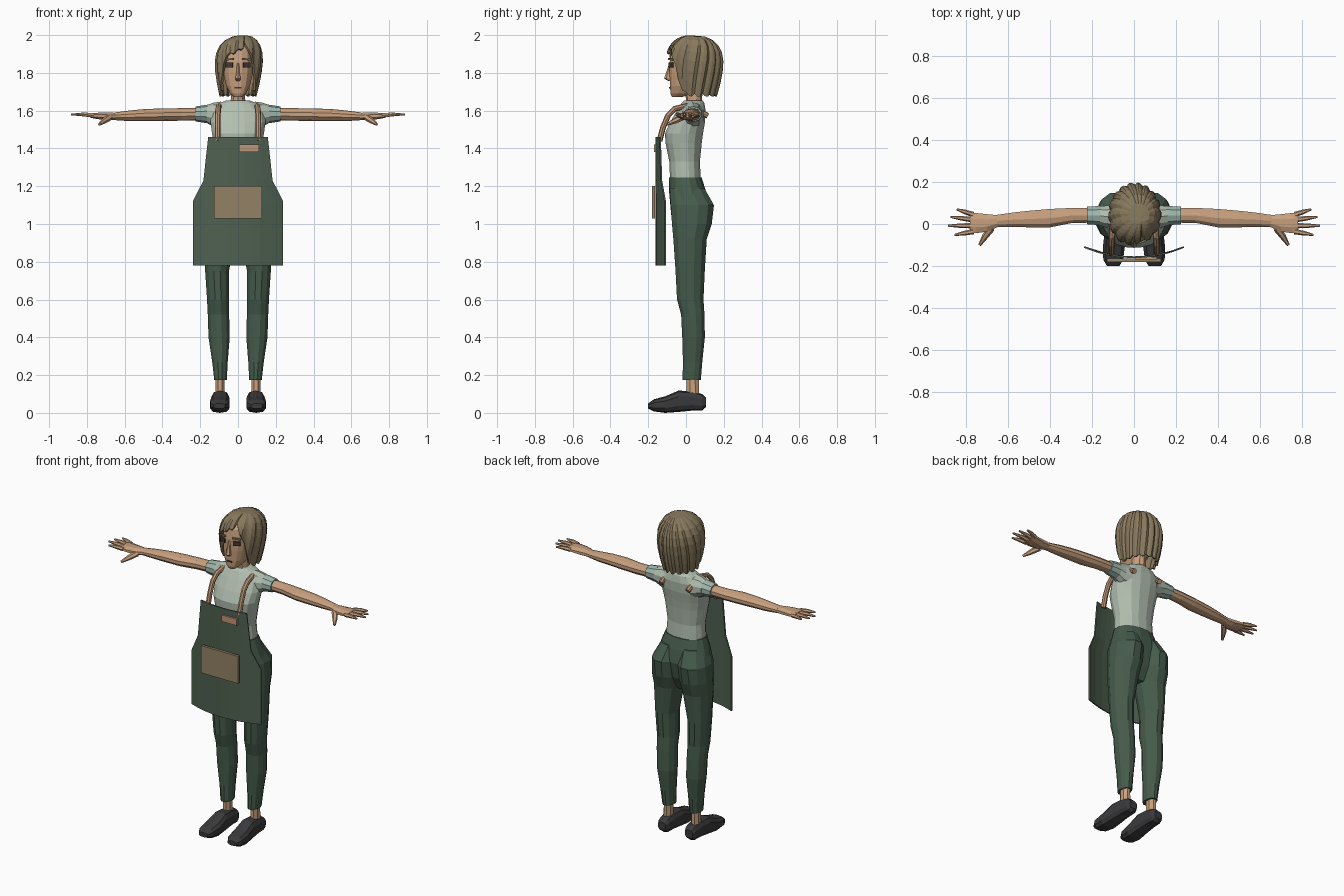
import bpy
import bmesh
from math import sin, cos, pi, radians, copysign
from mathutils import Vector, Matrix

if "Cube" in bpy.data.objects:
    bpy.data.objects.remove(bpy.data.objects["Cube"])


def material(name, rgb):
    """Flat material from display values, stored as linear."""
    linear = [((c / 255 + 0.055) / 1.055) ** 2.4 for c in rgb] + [1.0]
    mat = bpy.data.materials.new(name)
    mat.use_nodes = True
    mat.diffuse_color = linear
    shader = next(n for n in mat.node_tree.nodes if n.type == "BSDF_PRINCIPLED")
    shader.inputs["Base Color"].default_value = linear
    shader.inputs["Roughness"].default_value = 0.8
    return mat


SKIN = material("skin", (200, 160, 126))
HAIR = material("hair", (136, 121, 93))
SHIRT = material("shirt", (178, 191, 176))
SLEEVE = material("sleeve_band", (158, 182, 172))
TROUSERS = material("trousers", (70, 92, 76))
APRON = material("apron_cloth", (79, 97, 80))
SHOES = material("shoe_black", (58, 58, 60))
POCKET = material("pocket_tan", (147, 130, 101))
LEATHER = material("leather", (190, 150, 118))
DARK = material("eye_dark", (66, 56, 50))


def finish(name, bm, *mats):
    """Turn a bmesh into a named, flat-shaded object."""
    bmesh.ops.recalc_face_normals(bm, faces=bm.faces)
    mesh = bpy.data.meshes.new(name)
    bm.to_mesh(mesh)
    bm.free()
    for mat in mats:
        mesh.materials.append(mat)
    obj = bpy.data.objects.new(name, mesh)
    bpy.context.collection.objects.link(obj)
    return obj


def skin_rings(bm, rings):
    """Bridge closed vertex rings of equal length."""
    for low, high in zip(rings, rings[1:]):
        for i in range(len(low)):
            j = (i + 1) % len(low)
            bm.faces.new((low[i], low[j], high[j], high[i]))


def loft(name, axis, sections, mat, sides=12, power=2.0, side=1):
    """Loft oval sections (position, a min, a max, b min, b max) along an axis."""
    bm = bmesh.new()
    rings = []
    for t, a0, a1, b0, b1 in sections:
        ring = []
        for i in range(sides):
            ang = 2 * pi * (i + 0.5) / sides
            u, v = (copysign(abs(f(ang)) ** (2 / power), f(ang)) for f in (cos, sin))
            a = (a0 + a1) / 2 + u * (a1 - a0) / 2
            b = (b0 + b1) / 2 + v * (b1 - b0) / 2
            x, y, z = {"x": (t, a, b), "y": (a, t, b), "z": (a, b, t)}[axis]
            ring.append(bm.verts.new((x * side, y, z)))
        rings.append(ring)
    skin_rings(bm, rings)
    bm.faces.new(rings[0])
    bm.faces.new(rings[-1])
    return finish(name, bm, mat)


def body(name, rows, mat, **options):
    """Symmetric vertical loft from rows (z, half width, front y, back y)."""
    return loft(name, "z", [(z, -w, w, f, b) for z, w, f, b in rows], mat, **options)


def tube(name, points, radii, mat, sides=6):
    """Tapered tube through points."""
    bm = bmesh.new()
    points = [Vector(p) for p in points]
    rings = []
    for k, p in enumerate(points):
        along = points[min(k + 1, len(points) - 1)] - points[max(k - 1, 0)]
        turn = along.to_track_quat("Z", "Y").to_matrix()
        rings.append([bm.verts.new(p + turn @ Vector((cos(a), sin(a), 0)) * radii[k])
                      for a in (2 * pi * i / sides for i in range(sides))])
    skin_rings(bm, rings)
    bm.faces.new(rings[0])
    bm.faces.new(rings[-1])
    return finish(name, bm, mat)


def plate(name, centre, size, mat, turn=0.0, tilt=0.0):
    """Thin box, turned about z and tilted in its own plane."""
    bm = bmesh.new()
    pose = (Matrix.Translation(centre) @ Matrix.Rotation(radians(turn), 4, "Z")
            @ Matrix.Rotation(radians(tilt), 4, "Y") @ Matrix.Diagonal((*size, 1)))
    bmesh.ops.create_cube(bm, size=1, matrix=pose)
    return finish(name, bm, mat)


# Torso, neck and hips
body("shirt", [(1.22, .122, -.085, .08), (1.33, .115, -.09, .075), (1.43, .13, -.11, .085),
               (1.48, .14, -.113, .092), (1.54, .148, -.085, .102), (1.60, .145, -.05, .105),
               (1.64, .10, -.025, .098), (1.655, .06, -.01, .088)], SHIRT, sides=16, power=2.3)
body("neck", [(1.60, .05, -.01, .09), (1.66, .04, .0, .085), (1.74, .04, -.01, .09)],
     SKIN, sides=10)
body("hips", [(1.245, .127, -.092, .085), (1.18, .15, -.092, .105), (1.10, .175, -.085, .12),
              (1.0, .17, -.075, .10), (.92, .07, -.04, .06)], TROUSERS, sides=16, power=2.2)

# Head and face
body("head", [(1.672, .022, -.075, -.02), (1.69, .042, -.083, .03), (1.73, .064, -.086, .08),
              (1.79, .078, -.088, .12), (1.86, .084, -.088, .14), (1.92, .08, -.078, .14),
              (1.965, .05, -.04, .10)], SKIN, sides=16, power=2.5)
loft("nose", "z", [(1.758, -.012, .012, -.095, -.075), (1.77, -.016, .016, -.116, -.07),
                   (1.81, -.009, .009, -.103, -.07), (1.85, -.007, .007, -.09, -.07)],
     SKIN, sides=6)
plate("mouth", (0, -.085, 1.722), (.036, .008, .008), DARK)
for s, label in ((1, "left"), (-1, "right")):
    plate(label + "_eye", (s * .046, -.079, 1.842), (.042, .009, .026), DARK, s * 24)
    plate(label + "_brow", (s * .047, -.081, 1.872), (.05, .009, .009), HAIR, s * 24, s * 5)


# Hair: a bob of ridged locks swept from an off-centre parting
HEM = [(-180, 1.675), (-75, 1.675), (-58, 1.71), (-44, 1.80), (-32, 1.885), (0, 1.915),
       (24, 1.945), (40, 1.88), (50, 1.78), (62, 1.69), (80, 1.675), (180, 1.675)]


def hem_height(deg):
    for (a, za), (b, zb) in zip(HEM, HEM[1:]):
        if a <= deg <= b:
            return za + (zb - za) * (deg - a) / (b - a)


def hair_point(column, u, columns):
    deg = -180 + 360 * column / columns
    hem = hem_height(deg) + (.014 if column % 3 == 0 else 0)
    z = 2.0 - (2.0 - hem) * u ** 1.8
    if z > 1.85:
        spread = (1 - ((z - 1.85) / .15) ** 2.4) ** (1 / 2.4)
    else:
        spread = 1 - .24 * ((1.85 - z) / .18) ** 1.5
    spread *= (.945, 1.0, 1.015)[column % 3]
    ang = radians(deg + 28 * (1 - u) * sin(radians(deg)))
    pole = (1 - u) ** 2
    return Vector((.126 * spread * sin(ang) + .03 * pole,
                   .045 - .153 * spread * cos(ang) - .01 * pole, z))


bm = bmesh.new()
COLUMNS, ROWS = 48, 8
rows = [[bm.verts.new(hair_point(c, r / ROWS, COLUMNS)) for c in range(COLUMNS)]
        for r in range(1, ROWS + 1)]
skin_rings(bm, rows)
crown = bm.verts.new((.03, .035, 1.998))
for c in range(COLUMNS):
    bm.faces.new((crown, rows[0][c], rows[0][(c + 1) % COLUMNS]))
hair = finish("hair", bm, HAIR)
shell = hair.modifiers.new("thickness", "SOLIDIFY")
shell.thickness = .014

# Limbs, mirrored left and right
LEG = [(1.19, .0, .14, -.09, .10), (1.10, .0, .18, -.085, .152), (1.0, .002, .187, -.078, .14),
       (.92, .012, .186, -.07, .113), (.75, .046, .176, -.058, .102), (.60, .045, .166, -.05, .095),
       (.52, .045, .162, -.028, .10), (.40, .042, .158, -.022, .102), (.27, .053, .138, -.018, .088),
       (.175, .058, .127, -.02, .08)]
SHOE = [(-.2, .068, .13, .022, .05), (-.17, .05, .148, .008, .072), (-.11, .042, .15, .0, .088),
        (-.04, .045, .142, .005, .118), (.03, .05, .135, .012, .115), (.085, .054, .13, .012, .10),
        (.105, .066, .12, .03, .08)]
ARM = [(.20, .005, .078, 1.55, 1.614), (.30, .002, .078, 1.547, 1.613), (.40, -.018, .074, 1.545, 1.612),
       (.50, -.018, .065, 1.545, 1.608), (.58, -.015, .056, 1.545, 1.60), (.655, -.015, .045, 1.55, 1.59)]
PALM = [(.645, -.015, .044, 1.55, 1.59), (.70, -.04, .05, 1.548, 1.592), (.75, -.047, .056, 1.555, 1.59),
        (.782, -.042, .056, 1.562, 1.588)]
FINGERS = {"index": (-.036, .855, -.052), "middle": (-.008, .885, -.008),
           "ring": (.02, .874, .034), "little": (.045, .845, .07)}

for s, label in ((1, "left"), (-1, "right")):
    loft(label + "_trouser_leg", "z", LEG, TROUSERS, sides=12, side=s)
    loft(label + "_ankle", "z", [(.08, .068, .122, .0, .072), (.2, .07, .12, .0, .07)],
         SKIN, sides=8, side=s)
    loft(label + "_shoe", "y", SHOE, SHOES, sides=10, power=2.8, side=s)
    loft(label + "_shoulder", "x", [(.09, -.035, .098, 1.50, 1.648), (.13, -.02, .09, 1.515, 1.642),
                                    (.165, -.008, .088, 1.535, 1.63)], SHIRT, sides=10, side=s)
    loft(label + "_sleeve_band", "x", [(.16, -.008, .088, 1.533, 1.632), (.225, -.003, .085, 1.543, 1.622)],
         SLEEVE, sides=10, side=s)
    loft(label + "_arm", "x", ARM, SKIN, sides=10, side=s)
    loft(label + "_palm", "x", PALM, SKIN, sides=8, side=s)
    for finger, (base, tip_x, tip_y) in FINGERS.items():
        tube(f"{label}_{finger}_finger",
             [(s * .765, base, 1.575), (s * (.765 + tip_x) / 2, (base + tip_y) / 2, 1.58),
              (s * tip_x, tip_y, 1.58)], (.013, .011, .005), SKIN)
    tube(label + "_thumb", [(s * .68, -.02, 1.565), (s * .71, -.06, 1.545), (s * .735, -.1, 1.527)],
         (.018, .015, .007), SKIN)
    # Apron strap over the shoulder
    tube(label + "_strap", [(s * .108, -.14, 1.44), (s * .108, -.122, 1.51), (s * .107, -.095, 1.575),
                            (s * .105, -.06, 1.61), (s * .1, .0, 1.625), (s * .096, .06, 1.605),
                            (s * .092, .115, 1.572)], [.015] * 7, LEATHER, sides=8)

# Apron: a stiff panel bowed around the front
bm = bmesh.new()
panel = []
for z, half in ((.78, .238), (1.12, .238), (1.23, .182), (1.46, .157)):
    xs = [half * i / 4 for i in range(-4, 5)]
    panel.append([bm.verts.new((x, -.158 + .85 * x * x, z)) for x in xs])
for low, high in zip(panel, panel[1:]):
    for i in range(len(low) - 1):
        bm.faces.new((low[i], low[i + 1], high[i + 1], high[i]))
apron = finish("apron", bm, APRON)
cloth = apron.modifiers.new("thickness", "SOLIDIFY")
cloth.thickness = .008
cloth.offset = 0
plate("apron_pocket", (0, -.173, 1.115), (.255, .016, .17), POCKET)
plate("apron_tag", (.058, -.164, 1.402), (.104, .012, .04), LEATHER)
